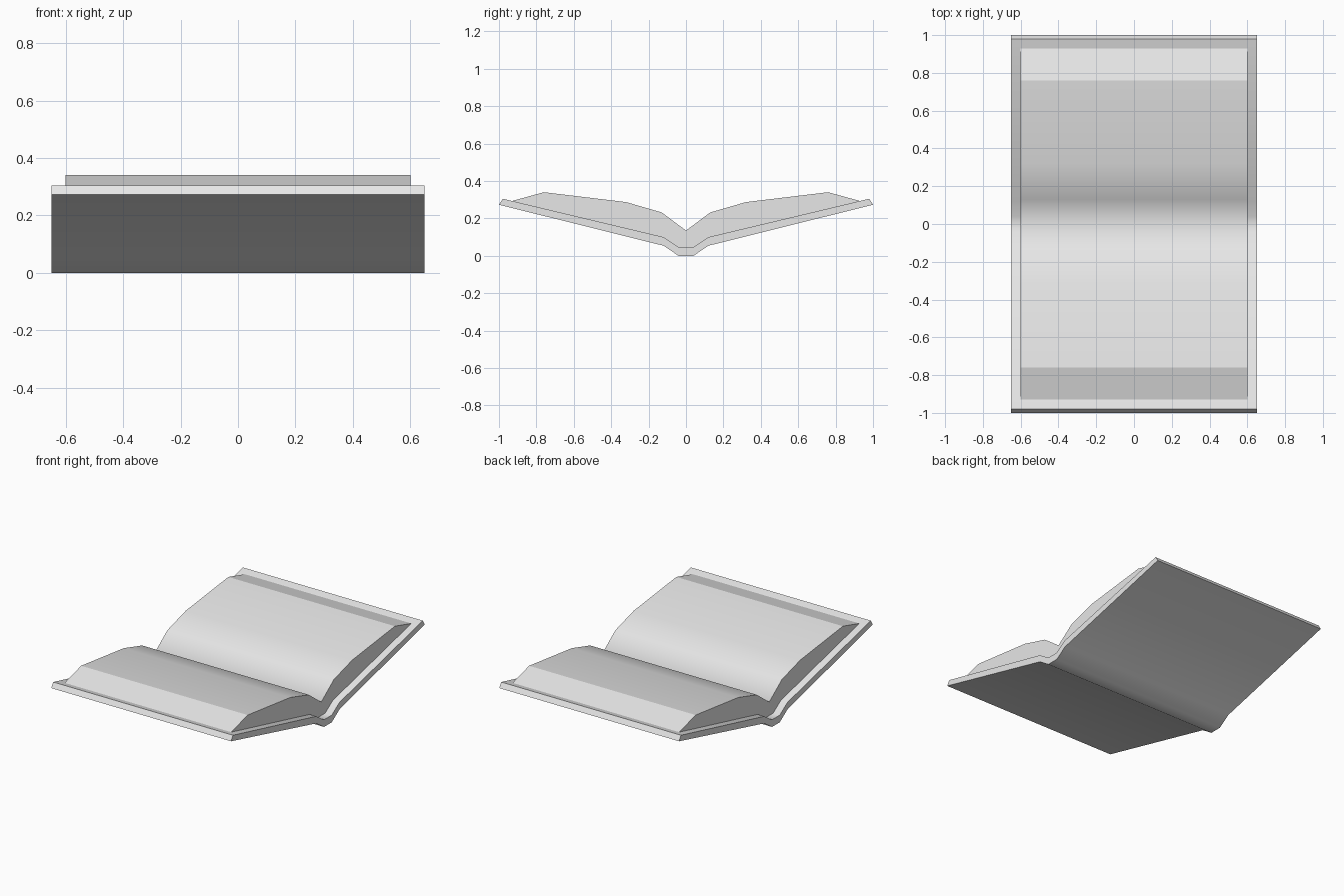
import bpy
import bmesh

cube = bpy.data.objects.get("Cube")
if cube:
    bpy.data.objects.remove(cube, do_unlink=True)

grey = bpy.data.materials.new("light_grey")
grey.use_nodes = True
colour = (0.8, 0.8, 0.8, 1)
grey.diffuse_color = colour
grey.node_tree.nodes["Principled BSDF"].inputs["Base Color"].default_value = colour


def mirrored(half):
    """Front half of a (y, z) line, continued symmetrically to the back."""
    return half + [(-y, z) for y, z in reversed(half) if y != 0]


def extrude_profile(name, top, bottom, half_width, sharp_from):
    """Extrude a closed side profile along x, creased at the ends and outer edges."""
    bm = bmesh.new()
    outline = top + bottom[::-1]
    cap = bm.faces.new([bm.verts.new((-half_width, y, z)) for y, z in outline])
    moved = bmesh.ops.extrude_face_region(bm, geom=[cap], use_keep_orig=True)
    verts = [v for v in moved["geom"] if isinstance(v, bmesh.types.BMVert)]
    bmesh.ops.translate(bm, verts=verts, vec=(2 * half_width, 0, 0))
    bmesh.ops.recalc_face_normals(bm, faces=bm.faces)
    for face in bm.faces:
        face.smooth = True
    for edge in bm.edges:
        a, b = (v.co for v in edge.verts)
        on_cap = abs(a.x - b.x) < 0.01
        edge.smooth = not (on_cap or abs(a.y) > sharp_from)
    mesh = bpy.data.meshes.new(name)
    bm.to_mesh(mesh)
    bm.free()
    mesh.materials.append(grey)
    obj = bpy.data.objects.new(name, mesh)
    bpy.context.collection.objects.link(obj)
    return obj


# Cover: two sloping boards joined by a narrow spine
cover_top = [(-0.98, 0.305), (-0.12, 0.1), (-0.04, 0.047)]
cover_bottom = [(-1, 0.273), (-0.12, 0.054), (-0.04, 0)]
extrude_profile("cover", mirrored(cover_top), mirrored(cover_bottom), 0.65, 0.9)

# Pages: two swelling leaves that meet in a valley and rest on the cover
page_top = [(-0.93, 0.293), (-0.76, 0.34), (-0.32, 0.287), (-0.13, 0.232), (0, 0.135)]
extrude_profile("pages", mirrored(page_top), mirrored(cover_top[1:]), 0.602, 0.7)
